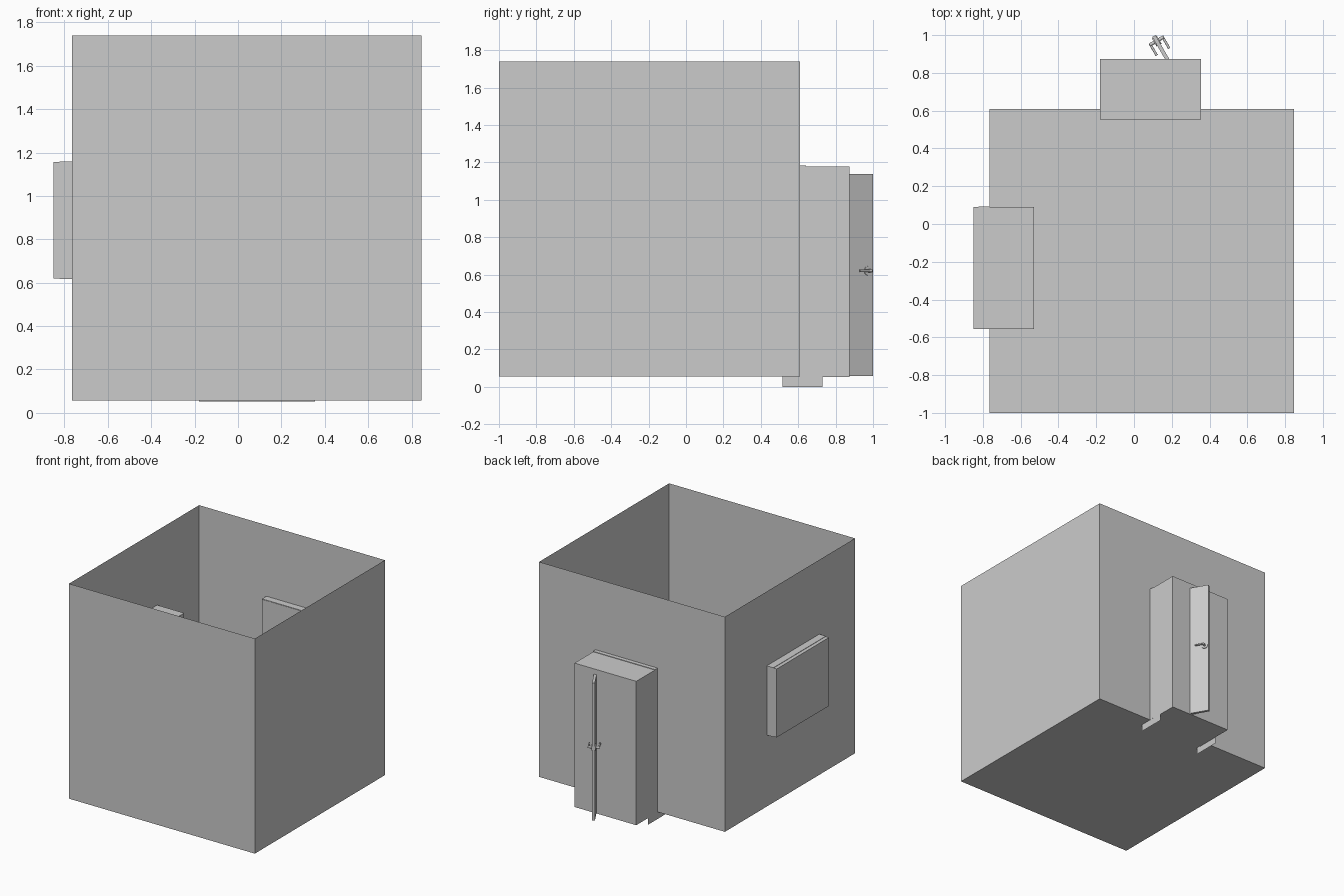
import bpy, bmesh, math
from mathutils import Matrix, Vector

if "Cube" in bpy.data.objects:
    bpy.data.objects.remove(bpy.data.objects["Cube"])


def finish(name, bm):
    me = bpy.data.meshes.new(name)
    bm.to_mesh(me)
    bm.free()
    ob = bpy.data.objects.new(name, me)
    bpy.context.collection.objects.link(ob)
    return ob


def add_box(bm, lo, hi):
    lo, hi = Vector(lo), Vector(hi)
    m = Matrix.Translation((lo + hi) / 2) @ Matrix.Diagonal((*(hi - lo), 1))
    return bmesh.ops.create_cube(bm, size=1, matrix=m)


def box(name, lo, hi):
    bm = bmesh.new()
    add_box(bm, lo, hi)
    return finish(name, bm)


def open_box(name, lo, hi, keep):
    """Box made of single-sided sheets, keeping only faces whose normal passes keep."""
    bm = bmesh.new()
    add_box(bm, lo, hi)
    bm.normal_update()
    drop = [f for f in bm.faces if not keep(f.normal)]
    bmesh.ops.delete(bm, geom=drop, context='FACES')
    return finish(name, bm)


FLOOR = 0.056

# Room shell: four thin walls and a floor, open at the top
open_box("room_shell", (-0.764, -1, FLOOR), (0.846, 0.61, 1.74), lambda n: n.z < 0.5)

# Door opening block and the side cheeks of the threshold
box("door_opening", (-0.18, 0.554, 0.052), (0.355, 0.873, 1.179))
open_box("threshold_sides", (-0.18, 0.517, 0), (0.355, 0.73, 0.213),
         lambda n: abs(n.x) > 0.5)

# Door frame: two jambs and a head
bm = bmesh.new()
for x0, x1 in ((-0.181, -0.138), (0.313, 0.356)):
    add_box(bm, (x0, 0.556, FLOOR), (x1, 0.642, 1.14))
add_box(bm, (-0.181, 0.556, 1.14), (0.356, 0.642, 1.183))
finish("door_frame", bm)

# Window opening block with a slightly larger frame ring around it
box("window_opening", (-0.85, -0.555, 0.62), (-0.53, 0.091, 1.156))
bm = bmesh.new()
for y0, y1 in ((-0.557, -0.525), (0.061, 0.093)):
    add_box(bm, (-0.822, y0, 0.617), (-0.765, y1, 1.159))
for z0, z1 in ((0.617, 0.65), (1.126, 1.159)):
    add_box(bm, (-0.822, -0.525, z0), (-0.765, 0.061, z1))
finish("window_frame", bm)

# Door leaf frame of reference: local +x runs from free edge towards the hinge
place = Matrix.Translation((0.105, 0.995, 0)) @ Matrix.Rotation(math.radians(-60), 4, 'Z')

leaf = box("door_leaf", (0, -0.01, 0.058), (0.447, 0.01, 1.138))
leaf.matrix_world = place


def cylinder(bm, a, b, r, sides=16):
    a, b = Vector(a), Vector(b)
    d = b - a
    m = Matrix.Translation((a + b) / 2) @ d.to_track_quat('Z', 'Y').to_matrix().to_4x4()
    bmesh.ops.create_cone(bm, cap_ends=True, segments=sides, radius1=r, radius2=r,
                          depth=d.length, matrix=m)


# Handle on each face of the door: rose, spindle and lever
HX, HZ = 0.03, 0.62
for side, s in (("left", -1), ("right", 1)):
    bm = bmesh.new()
    cylinder(bm, (HX, s * 0.01, HZ), (HX, s * 0.015, HZ), 0.025, 24)
    cylinder(bm, (HX, s * 0.015, HZ), (HX, s * 0.042, HZ), 0.009)
    cylinder(bm, (HX - 0.007, s * 0.038, HZ), (HX + 0.067, s * 0.038, HZ), 0.0065)
    handle = finish("door_handle_" + side, bm)
    handle.matrix_world = place
    bpy.ops.object.select_all(action='DESELECT')
    handle.select_set(True)
    bpy.context.view_layer.objects.active = handle
    bpy.ops.object.shade_smooth_by_angle(angle=math.radians(35))
